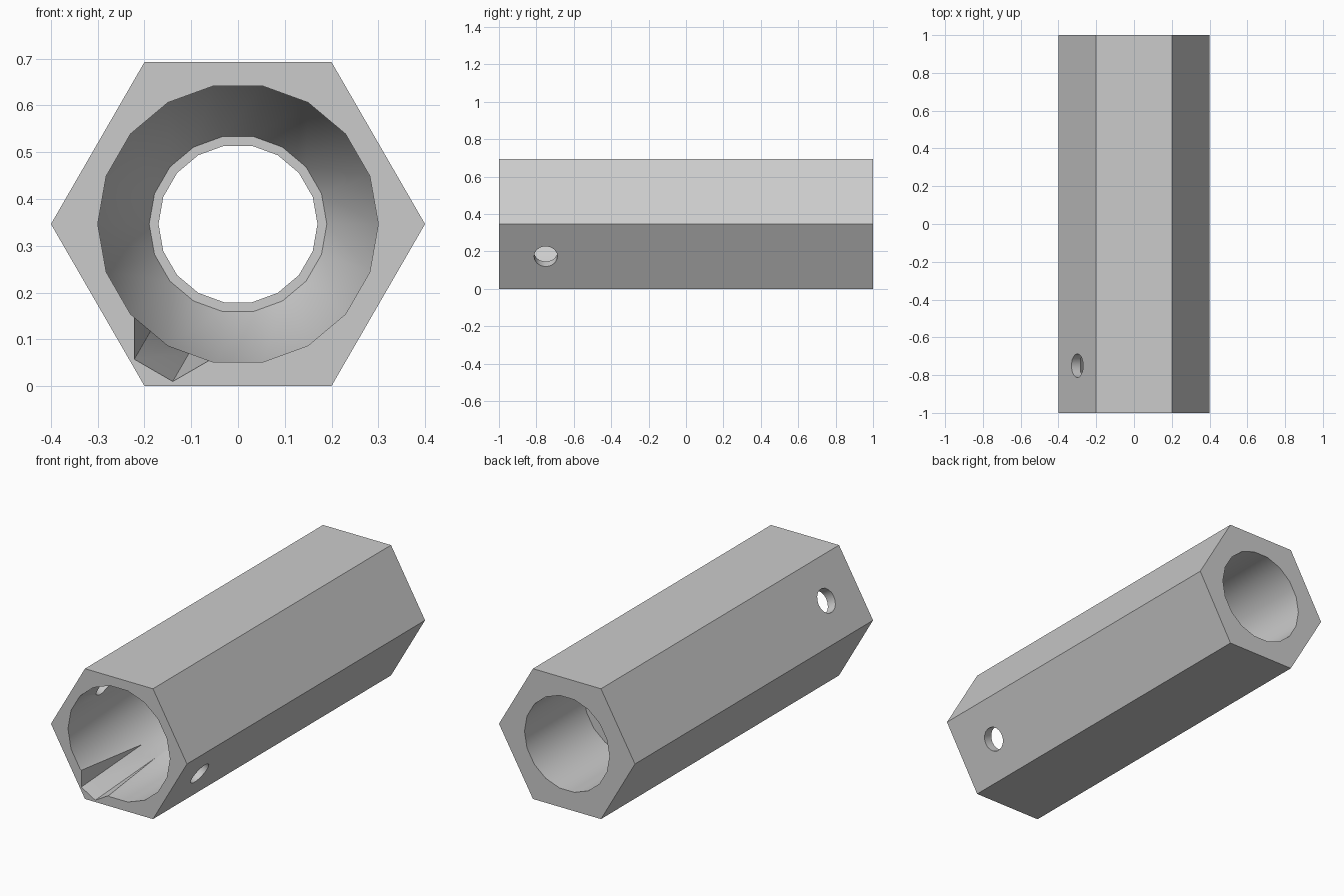
import bpy, bmesh, math
from mathutils import Vector

cube = bpy.data.objects.get("Cube")
if cube:
    bpy.data.objects.remove(cube, do_unlink=True)

R = 0.4                              # hexagon corner radius
CZ = R * math.sqrt(3) / 2            # height of the tube axis
AXIS = Vector((0, 0, CZ))

grey = bpy.data.materials.new("light_grey")
grey.use_nodes = True
grey.diffuse_color = (0.6, 0.6, 0.6, 1)
grey.node_tree.nodes["Principled BSDF"].inputs["Base Color"].default_value = (0.6, 0.6, 0.6, 1)


def loft(name, sections, sides, start=0.0):
    """Closed solid through regular polygons given as (centre, radius, u, v)."""
    bm = bmesh.new()
    rings = []
    for c, r, u, v in sections:
        angles = [start + math.tau * i / sides for i in range(sides)]
        rings.append([bm.verts.new(c + (u * math.cos(a) + v * math.sin(a)) * r) for a in angles])
    for a, b in zip(rings, rings[1:]):
        for i in range(sides):
            j = (i + 1) % sides
            bm.faces.new((a[i], a[j], b[j], b[i]))
    bm.faces.new(rings[0])
    bm.faces.new(rings[-1])
    bmesh.ops.recalc_face_normals(bm, faces=bm.faces)
    mesh = bpy.data.meshes.new(name)
    bm.to_mesh(mesh)
    bm.free()
    mesh.materials.append(grey)
    ob = bpy.data.objects.new(name, mesh)
    bpy.context.collection.objects.link(ob)
    return ob


X, Y, Z = Vector((1, 0, 0)), Vector((0, 1, 0)), Vector((0, 0, 1))


def along_y(profile):
    return [(AXIS + Y * y, r, X, Z) for y, r in profile]


# Hexagonal body
tube = loft("hex_tube", along_y([(-1, R), (1, R)]), 6)

# Stepped bore: wide front, taper, small lip, rear counterbore
bore = loft("bore_cutter", along_y([
    (-1.1, 0.3), (0, 0.3), (0.2, 0.19), (0.2, 0.17), (0.5, 0.17), (0.5, 0.25), (1.1, 0.25)]), 18)

# Cross hole through two opposite flats near the front
d = Vector((-math.cos(math.pi / 6), 0, 0.5))
c = AXIS + Y * -0.75
cross = loft("cross_hole_cutter", [(c + d * s, 0.0625, Y, d.cross(Y)) for s in (-0.5, 0.5)], 18)

# Slanted hexagonal notch in the lower corner of the mouth
out = Vector((-0.5, 0, -math.sqrt(3) / 2))
notch = loft("notch_cutter", [
    (AXIS + Y * y + out * (0.279 - 0.152 * (y + 1)), 0.095, out, out.cross(Y))
    for y in (-1.1, -0.45)], 6, math.pi / 6)

cutters = (bore, cross, notch)
for cutter in cutters:
    cutter.hide_render = True
    mod = tube.modifiers.new(cutter.name, "BOOLEAN")
    mod.operation = "DIFFERENCE"
    mod.solver = "EXACT"
    mod.object = cutter

# Bake the cuts and remove the helpers
deps = bpy.context.evaluated_depsgraph_get()
tube.data = bpy.data.meshes.new_from_object(tube.evaluated_get(deps))
tube.modifiers.clear()
for cutter in cutters:
    bpy.data.objects.remove(cutter, do_unlink=True)

# Smooth bore, crisp edges
bpy.ops.object.select_all(action="DESELECT")
tube.select_set(True)
bpy.context.view_layer.objects.active = tube
bpy.ops.object.shade_smooth_by_angle(angle=math.radians(30))
